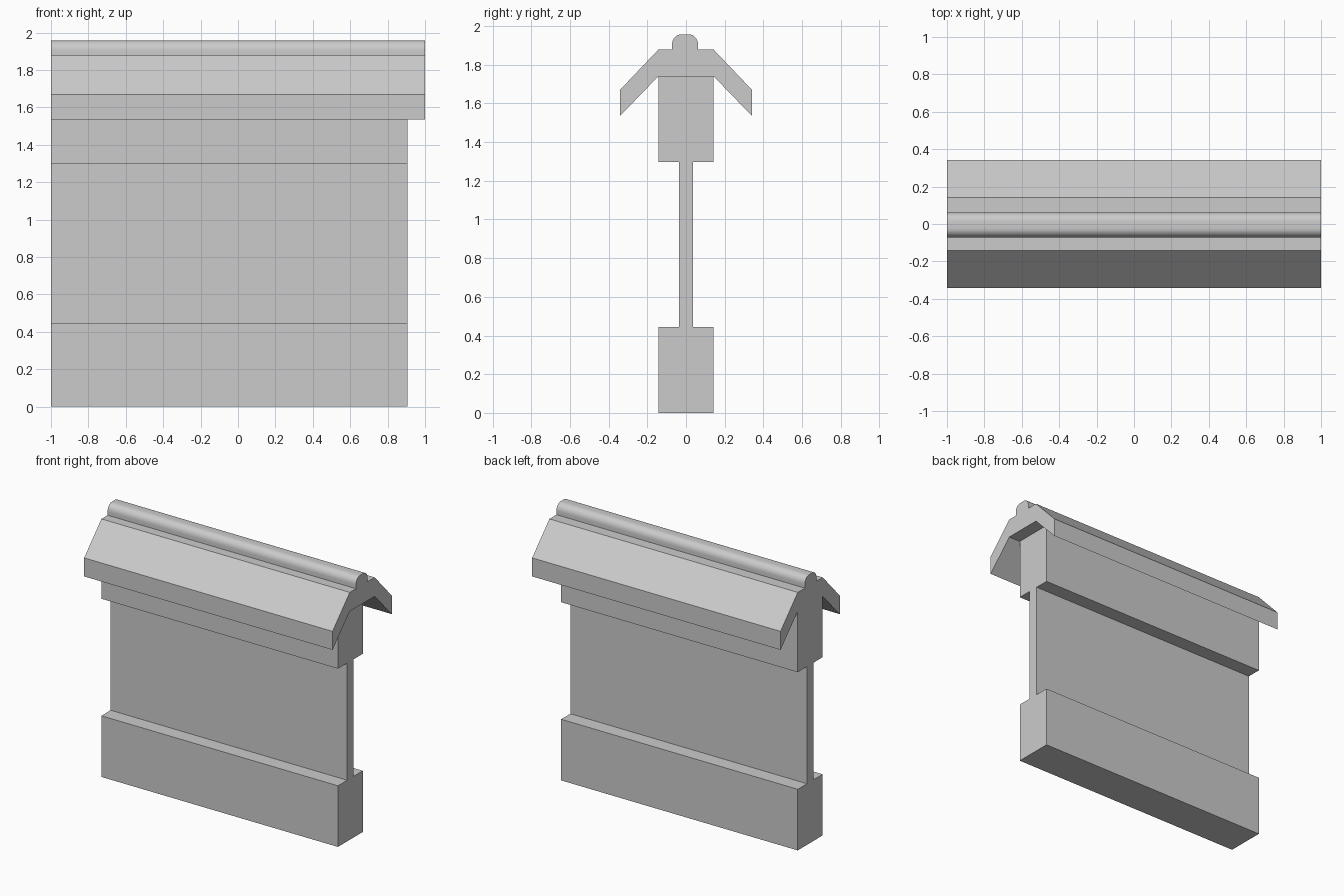
import bpy, bmesh, math

if "Cube" in bpy.data.objects:
    bpy.data.objects.remove(bpy.data.objects["Cube"])


def extrude_profile(name, pts, x0, x1):
    """Extrude a closed (y, z) outline along x."""
    bm = bmesh.new()
    face = bm.faces.new([bm.verts.new((x0, y, z)) for y, z in pts])
    new = bmesh.ops.extrude_face_region(bm, geom=[face])["geom"]
    moved = [g for g in new if isinstance(g, bmesh.types.BMVert)]
    bmesh.ops.translate(bm, verts=moved, vec=(x1 - x0, 0, 0))
    bmesh.ops.recalc_face_normals(bm, faces=bm.faces)
    mesh = bpy.data.meshes.new(name)
    bm.to_mesh(mesh)
    bm.free()
    obj = bpy.data.objects.new(name, mesh)
    bpy.context.collection.objects.link(obj)
    return obj


def mirrored(half):
    """Complete a right-hand half outline with its mirror image."""
    return half + [(-y, z) for y, z in reversed(half)]


# Wall: thick plinth, thin panel, thick upper band
extrude_profile("wall", mirrored([
    (0.143, 0), (0.143, 0.445), (0.037, 0.445),
    (0.037, 1.297), (0.143, 1.297), (0.143, 1.74)]), -1, 0.905)

# Roof: flat top with two sloping eaves, overhanging one end
extrude_profile("roof", mirrored([
    (0.143, 1.74), (0.341, 1.535), (0.341, 1.67), (0.143, 1.878)]), -1, 1)

# Ridge: rounded capping, slightly off centre
half = [(0.067, 1.878)]
for i in range(9):
    a = math.pi / 2 * i / 8
    half.append((0.019 + 0.048 * math.cos(a), 1.905 + 0.052 * math.sin(a)))
ridge = extrude_profile("ridge_cap", [(y - 0.005, z) for y, z in mirrored(half)], -1, 1)
bpy.context.view_layer.objects.active = ridge
ridge.select_set(True)
bpy.ops.object.shade_smooth_by_angle(angle=math.radians(35))
